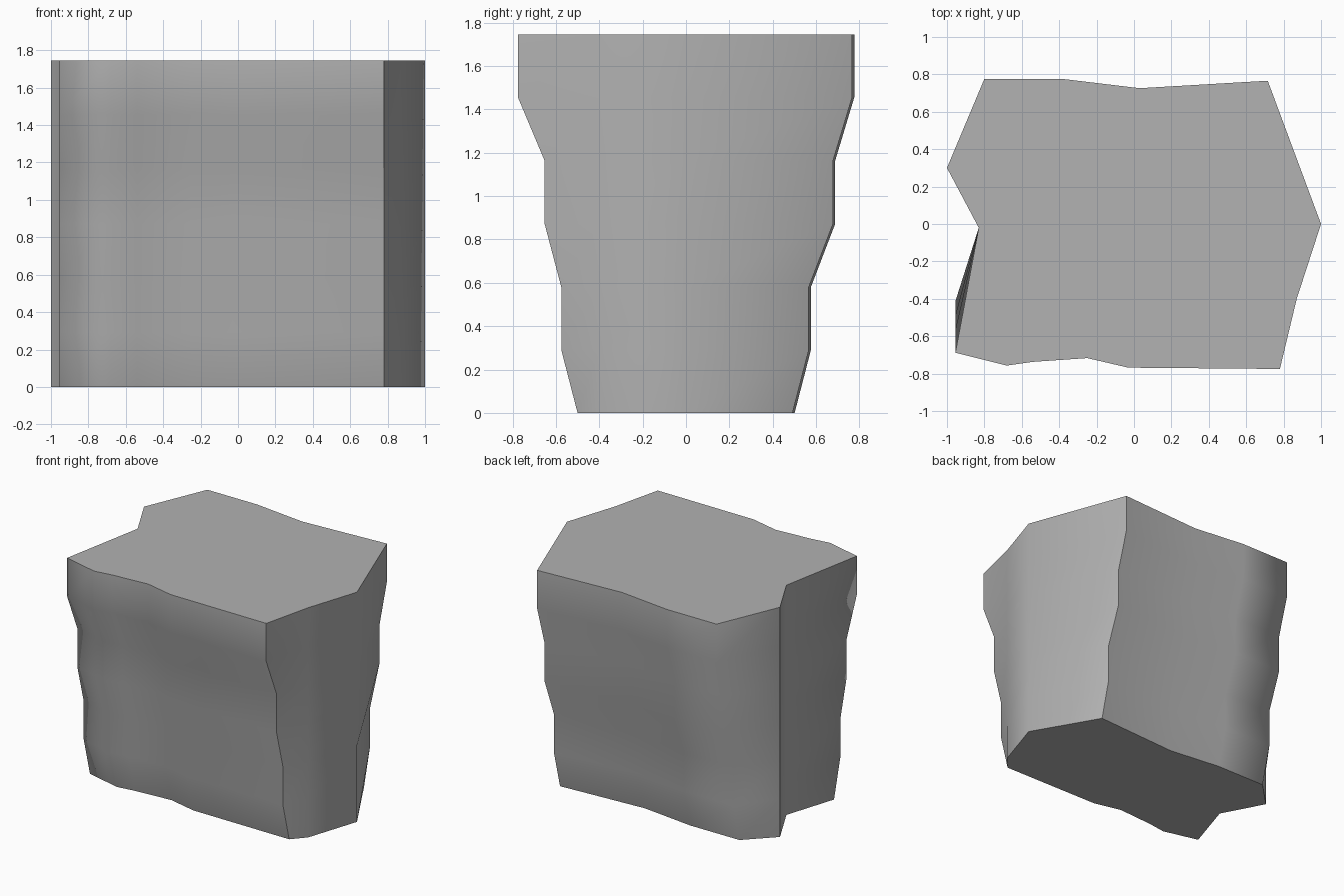
import bpy, bmesh

if "Cube" in bpy.data.objects:
    bpy.data.objects.remove(bpy.data.objects["Cube"])

# Top outline (counter-clockwise): x, y, and which side recedes (1 back, -1 front, 0 fixed)
outline = [
    (-1.0, 0.30, 0), (-0.83, -0.02, 0), (-0.955, -0.688, -1), (-0.68, -0.757, -1),
    (-0.54, -0.737, -1), (-0.25, -0.717, -1), (-0.03, -0.768, -1), (0.78, -0.775, -1),
    (0.87, -0.40, 0), (1.0, 0.0, 0), (0.715, 0.766, 1), (0.03, 0.726, 1),
    (-0.385, 0.776, 1), (-0.80, 0.776, 1)]
crisp_corners = {0, 7, 10}

# Height, front recess, back recess of each layer
levels = [(0, .275, .275), (.29, .20, .20), (.58, .20, .20), (.872, .123, .088),
          (1.163, .123, .088), (1.455, 0, 0), (1.745, 0, 0)]

bm = bmesh.new()
rings = []
for z, front, back in levels:
    shift = {-1: front, 0: 0, 1: -back}
    rings.append([bm.verts.new((x, y + shift[side], z)) for x, y, side in outline])

# Side walls between layers, then flat caps
n = len(outline)
for a, b in zip(rings, rings[1:]):
    for i in range(n):
        j = (i + 1) % n
        bm.faces.new((a[i], a[j], b[j], b[i]))
caps = [bm.faces.new(rings[-1]), bm.faces.new(rings[0][::-1])]
bmesh.ops.recalc_face_normals(bm, faces=bm.faces)

# Soft walls, crisp cap rims and main vertical corners
for face in bm.faces:
    face.smooth = True
for cap in caps:
    for edge in cap.edges:
        edge.smooth = False
for a, b in zip(rings, rings[1:]):
    for i in crisp_corners:
        bm.edges.get((a[i], b[i])).smooth = False

mesh = bpy.data.meshes.new("rock_block")
bm.to_mesh(mesh)
bm.free()
rock = bpy.data.objects.new("rock_block", mesh)
bpy.context.collection.objects.link(rock)

# Dark grey stone
stone = bpy.data.materials.new("stone")
stone.diffuse_color = (0.446, 0.446, 0.446, 1)
stone.use_nodes = True
stone.node_tree.nodes["Principled BSDF"].inputs["Base Color"].default_value = stone.diffuse_color
mesh.materials.append(stone)
